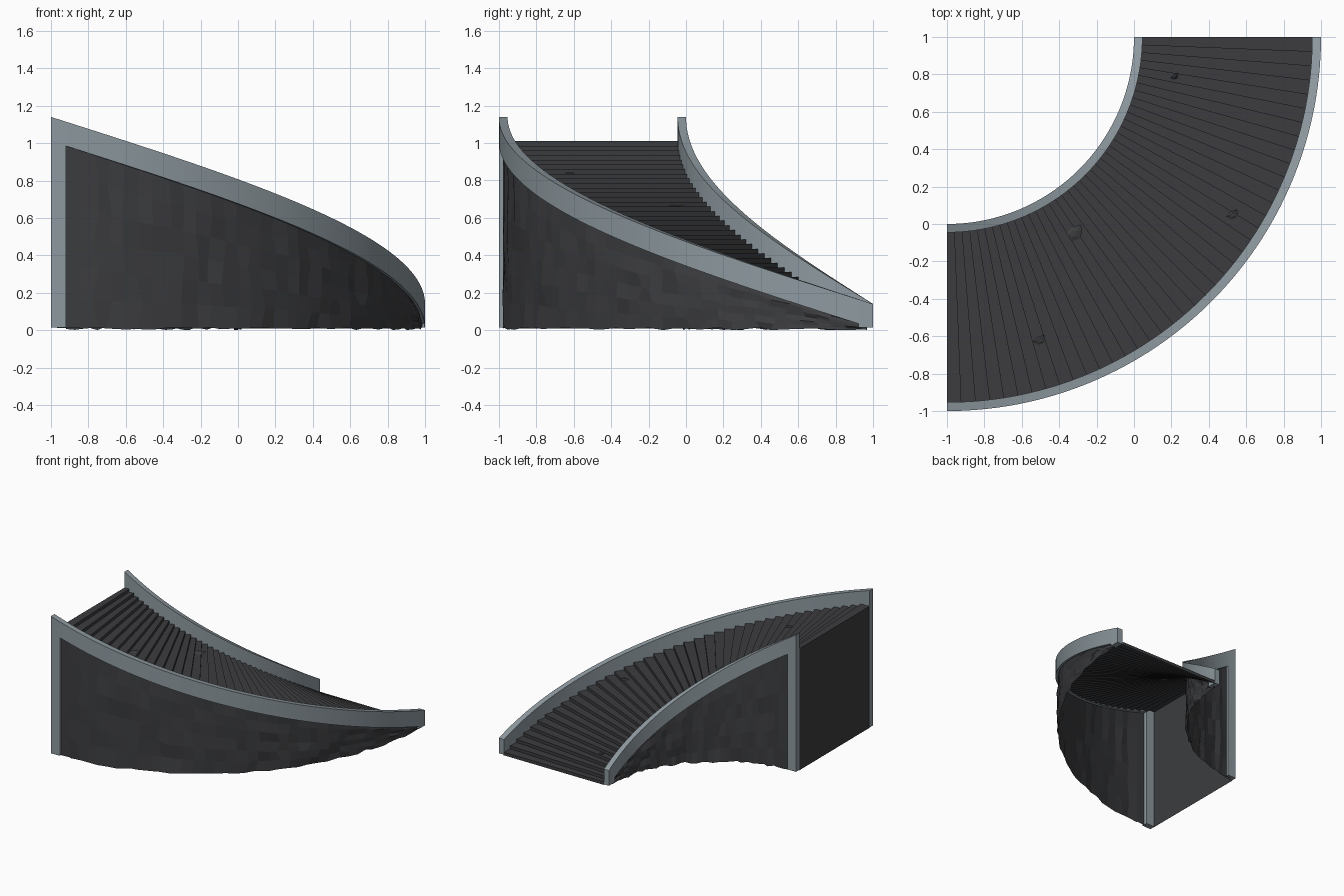
import bpy, bmesh, math, random

if "Cube" in bpy.data.objects:
    bpy.data.objects.remove(bpy.data.objects["Cube"])

random.seed(4)
CX, CY = -1.0, 1.0          # centre of the quarter turn
STEPS = 40
QUARTER = math.pi / 2


def pol(r, f, z):
    """Point at radius r, fraction f of the turn (0 = foot, 1 = top)."""
    a = f * QUARTER
    return (CX + r * math.cos(a), CY - r * math.sin(a), z)


def material(name, col):
    m = bpy.data.materials.new(name)
    m.diffuse_color = (*col, 1)
    m.use_nodes = True
    m.node_tree.nodes["Principled BSDF"].inputs["Base Color"].default_value = m.diffuse_color
    return m


GREY = material("trim_grey", (0.27, 0.32, 0.35))
DARK = material("dark_stone", (0.045, 0.046, 0.05))


def grid_object(name, rows, mat, closed=False, smooth=False):
    """Skin a list of equal-length point rows; closed rows become a capped tube."""
    bm = bmesh.new()
    vs = [[bm.verts.new(p) for p in row] for row in rows]
    n = len(rows[0])
    for a, b in zip(vs, vs[1:]):
        for j in range(n if closed else n - 1):
            k = (j + 1) % n
            bm.faces.new((a[j], a[k], b[k], b[j]))
    if closed:
        bm.faces.new(vs[0])
        bm.faces.new(vs[-1])
    bmesh.ops.recalc_face_normals(bm, faces=bm.faces)
    me = bpy.data.meshes.new(name)
    bm.to_mesh(me)
    bm.free()
    me.materials.append(mat)
    ob = bpy.data.objects.new(name, me)
    bpy.context.collection.objects.link(ob)
    if smooth:
        bpy.ops.object.select_all(action='DESELECT')
        bpy.context.view_layer.objects.active = ob
        ob.select_set(True)
        bpy.ops.object.shade_smooth_by_angle(angle=math.radians(30))
    return ob


def curved_bar(name, r0, r1, f0, f1, bottom, n):
    """Curved bar whose top follows the slope; bottom(f) gives the lower edge."""
    rows = []
    for i in range(n + 1):
        f = f0 + (f1 - f0) * i / n
        lo, hi = bottom(f), f + 0.14
        rows.append([pol(r0, f, lo), pol(r1, f, lo), pol(r1, f, hi), pol(r0, f, hi)])
    grid_object(name, rows, GREY, closed=True, smooth=True)


# Sloping rails with a full-height post at the top and a foot block
for side, r0, r1 in (("inner", 1.0, 1.045), ("outer", 1.953, 2.0)):
    w = 0.08 / r1 / QUARTER
    curved_bar(side + "_rail", r0, r1, w, 1 - w, lambda f: f + 0.01, 48)
    curved_bar(side + "_post", r0, r1, 1 - w, 1, lambda f: 0.015, 2)
    curved_bar(side + "_foot", r0, r1, 0, w, lambda f: 0.015, 2)

# Stair sheet: risers and treads, open underneath
rows = []
for i in range(STEPS):
    z = 0.01 + i / STEPS
    for f, h in ((i / STEPS, z), (i / STEPS, z + 1 / STEPS)):
        rows.append([pol(1.04, f, h), pol(1.96, f, h)])
rows.append([pol(1.04, 1, 1.01), pol(1.96, 1, 1.01)])
grid_object("steps", rows, DARK)

# Flat panel closing the tall end
grid_object("end_panel", [[pol(r, 0.999, z) for z in (0.01, 1.01)] for r in (1.04, 1.96)], DARK)


# Rough stone infill below each rail, slightly recessed
def rough_wall(name, r_mid, out):
    cols, levels = 36, 6
    rows = []
    for i in range(cols + 1):
        f = 0.02 + 0.93 * i / cols
        top, low = f + 0.02, random.uniform(0.0, 0.015)
        row = []
        for j in range(levels + 1):
            edge = j == levels or i in (0, cols)
            r = r_mid + (0 if edge else out * random.uniform(-0.004, 0.014))
            ff = f + (0 if edge else random.uniform(-0.006, 0.006))
            row.append(pol(r, ff, low + (top - low) * j / levels))
        rows.append(row)
    grid_object(name, rows, DARK)
    # plain recessed strip beside the post
    grid_object(name + "_margin", [[pol(r_mid, f, z) for z in (0.012, f + 0.02)]
                                   for f in (0.95, 0.965, 0.98)], DARK)


rough_wall("outer_wall", 1.98, 1)
rough_wall("inner_wall", 1.02, -1)


# Small stone chips lying on the steps
for k, (x, y, s) in enumerate(((-0.32, -0.05, 0.07), (0.22, 0.79, 0.025),
                               (0.53, 0.05, 0.04), (-0.50, -0.62, 0.04))):
    f = math.atan2(CY - y, x - CX) / QUARTER
    z = 0.012 + math.ceil(f * STEPS) / STEPS
    rows = []
    for q, h in ((1, 0.0), (0.4, 0.008)):
        rows.append([(x + s * q * math.cos(a) * (0.6 + 0.4 * (j % 2)),
                      y + s * 0.6 * q * math.sin(a) + s * 0.3 * q * math.cos(a), z + h)
                     for j, a in enumerate([math.tau * t / 6 for t in range(6)])])
    grid_object(f"stone_chip_{k + 1}", rows, DARK, closed=True)
